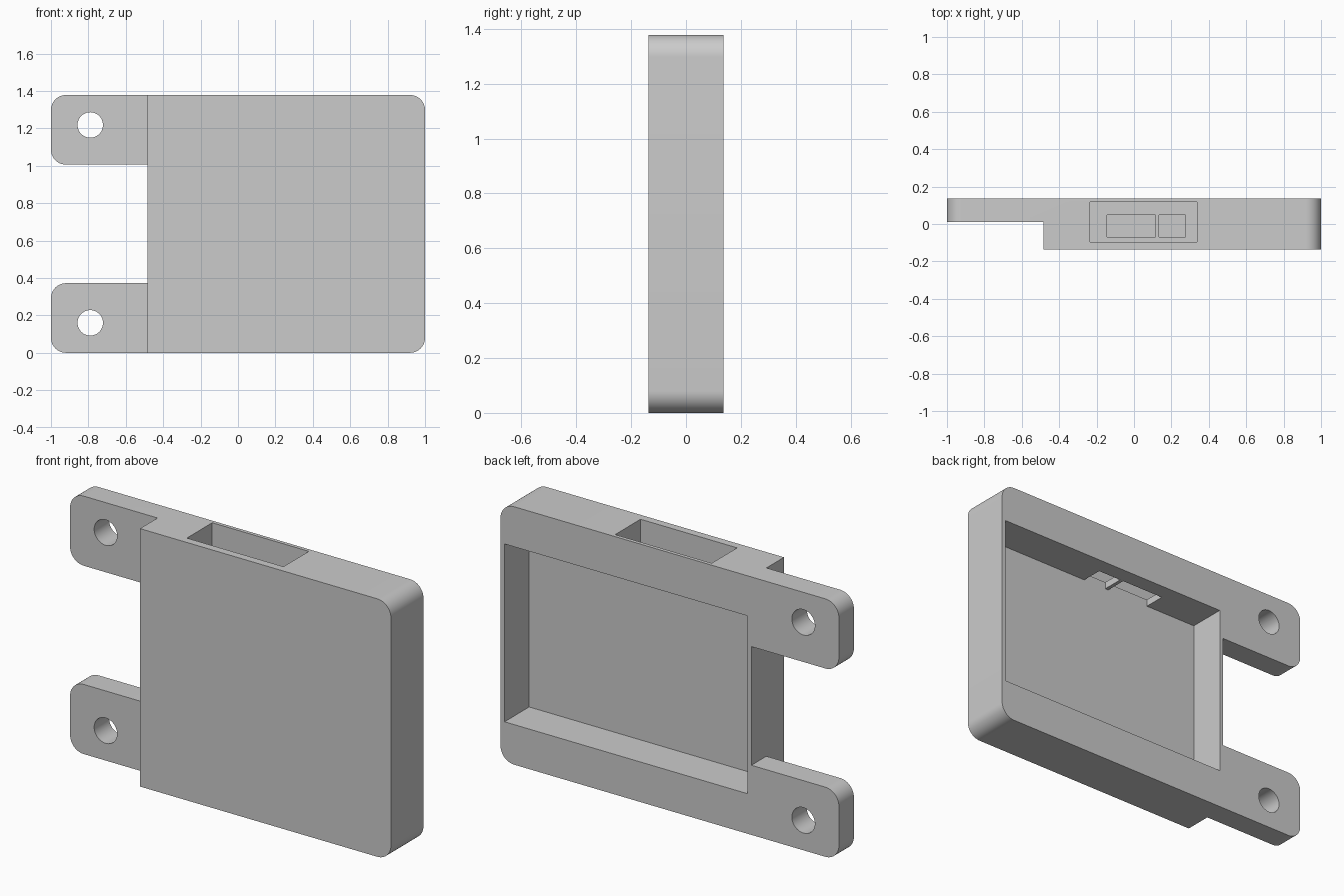
import bpy, bmesh
from math import cos, sin, radians

if "Cube" in bpy.data.objects:
    bpy.data.objects.remove(bpy.data.objects["Cube"], do_unlink=True)

H, D, EDGE, R = 1.378, 0.1375, -0.483, 0.08
TAB = 0.372

grey = bpy.data.materials.new("plain grey")
grey.use_nodes = True
grey.diffuse_color = (0.6, 0.6, 0.6, 1)
grey.node_tree.nodes["Principled BSDF"].inputs["Base Color"].default_value = (0.6, 0.6, 0.6, 1)


def prism(name, points, y0, y1):
    """Extrude an x-z outline from y0 to y1."""
    bm = bmesh.new()
    face = bm.faces.new([bm.verts.new((x, y0, z)) for x, z in points])
    ext = bmesh.ops.extrude_face_region(bm, geom=[face])
    verts = [g for g in ext["geom"] if isinstance(g, bmesh.types.BMVert)]
    bmesh.ops.translate(bm, verts=verts, vec=(0, y1 - y0, 0))
    bmesh.ops.recalc_face_normals(bm, faces=bm.faces)
    mesh = bpy.data.meshes.new(name)
    bm.to_mesh(mesh)
    bm.free()
    mesh.materials.append(grey)
    ob = bpy.data.objects.new(name, mesh)
    bpy.context.collection.objects.link(ob)
    return ob


def arc(cx, cz, start, sweep=90, r=R, n=12):
    return [(cx + r * cos(radians(start + sweep * i / n)),
             cz + r * sin(radians(start + sweep * i / n))) for i in range(n + 1)]


def box(name, x0, x1, y0, y1, z0, z1):
    return prism(name, [(x0, z0), (x1, z0), (x1, z1), (x0, z1)], y0, y1)


# Housing outline with two mounting tabs, mirrored top to bottom
lower = (arc(-1 + R, TAB - R, 90) + arc(-1 + R, R, 180) + arc(1 - R, R, 270))
upper = [(x, H - z) for x, z in reversed(lower)]
outline = [(EDGE, TAB)] + lower + upper + [(EDGE, H - TAB)]
housing = prism("housing", outline, -D, D)

# Cutters: tab relief, rear cavity, top slot with two openings, screw holes
cutters = [
    box("tab_relief_cutter", -1.2, EDGE, -0.5, 0.011, -0.2, H + 0.2),
    box("rear_cavity_cutter", -0.46, 0.976, -0.07, 0.4, 0.214, H - 0.214),
    box("top_slot_cutter", -0.235, 0.336, -0.096, 0.118, 1.202, H + 0.2),
    box("wide_opening_cutter", -0.145, 0.114, -0.07, 0.049, 1.1, 1.25),
    box("narrow_opening_cutter", 0.134, 0.275, -0.07, 0.049, 1.1, 1.25),
]
for label, z in (("lower", 0.16), ("upper", H - 0.16)):
    cutters.append(prism(label + "_screw_hole_cutter",
                         arc(-0.79, z, 0, 360, 0.068, 48)[:-1], -0.4, 0.4))

for cutter in cutters:
    cut = housing.modifiers.new(cutter.name, "BOOLEAN")
    cut.operation, cut.solver, cut.object = "DIFFERENCE", "EXACT", cutter

# Bake the cuts, then drop the cutters
bpy.context.view_layer.update()
baked = bpy.data.meshes.new_from_object(
    housing.evaluated_get(bpy.context.evaluated_depsgraph_get()))
housing.modifiers.clear()
housing.data = baked
for cutter in cutters:
    bpy.data.objects.remove(cutter, do_unlink=True)

bpy.ops.object.select_all(action="DESELECT")
housing.select_set(True)
bpy.context.view_layer.objects.active = housing
bpy.ops.object.shade_smooth_by_angle(angle=radians(30))
